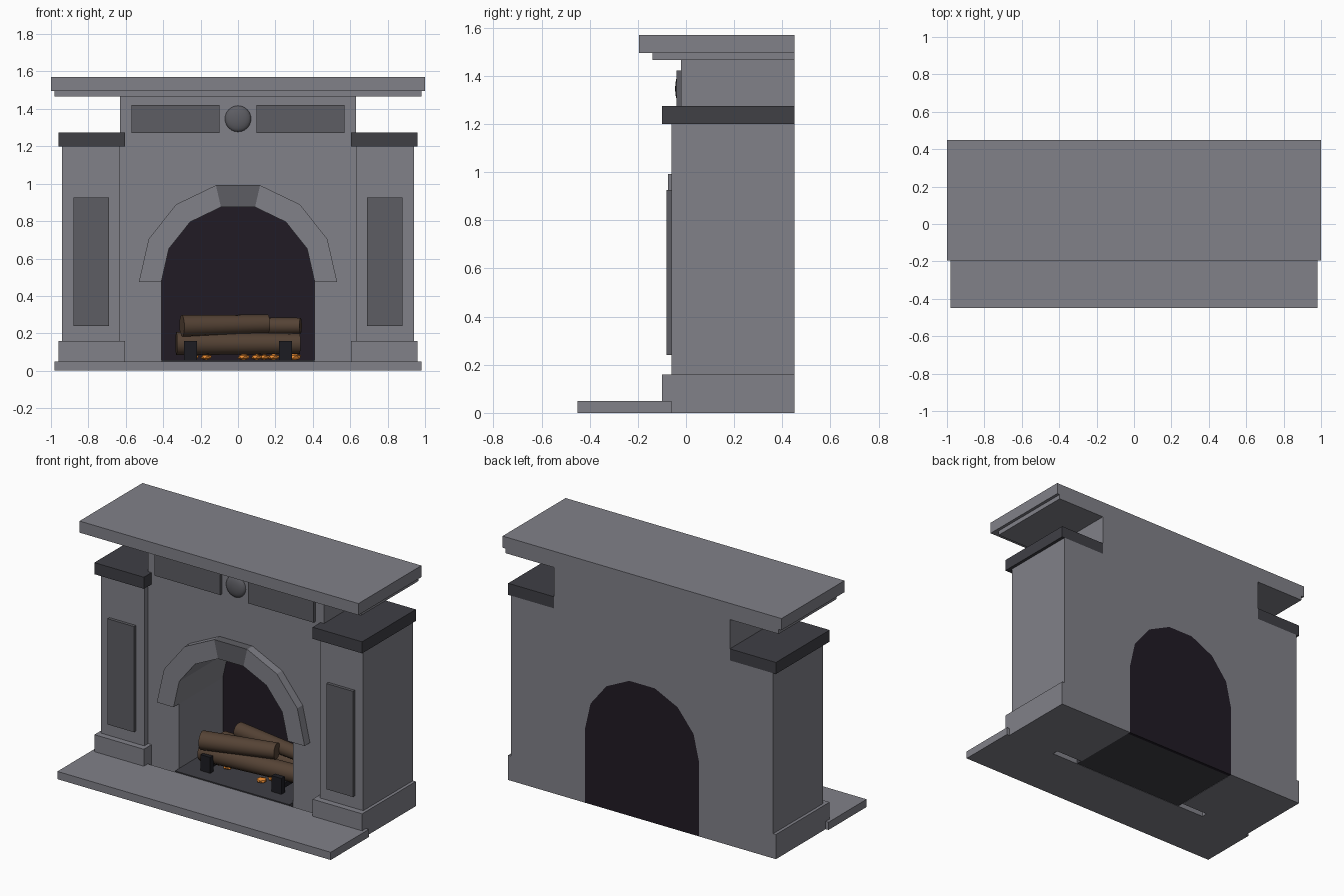
import bpy, bmesh, math, random
from mathutils import Vector

if "Cube" in bpy.data.objects:
    bpy.data.objects.remove(bpy.data.objects["Cube"])

random.seed(4)


def material(name, r, g, b):
    m = bpy.data.materials.new(name)
    m.diffuse_color = (r, g, b, 1)
    m.use_nodes = True
    m.node_tree.nodes["Principled BSDF"].inputs["Base Color"].default_value = m.diffuse_color
    return m


STONE = material("stone", .22, .22, .25)
PANEL = material("panel_stone", .11, .11, .125)
DARK = material("dark_stone", .05, .05, .06)
SOOT = material("soot", .015, .011, .018)
IRON = material("iron", .012, .012, .016)
WOOD = material("wood", .09, .055, .035)
EMBER = material("ember", .8, .25, .03)


def finish(name, bm, mat):
    bmesh.ops.recalc_face_normals(bm, faces=bm.faces)
    me = bpy.data.meshes.new(name)
    bm.to_mesh(me)
    bm.free()
    me.materials.append(mat)
    ob = bpy.data.objects.new(name, me)
    bpy.context.collection.objects.link(ob)
    return ob


def box(name, x, y, z, mat=STONE):
    bm = bmesh.new()
    bmesh.ops.create_cube(bm, size=1)
    for v in bm.verts:
        v.co = [(a[0] + a[1]) / 2 + c * (a[1] - a[0]) for a, c in zip((x, y, z), v.co)]
    return finish(name, bm, mat)


def pair(name, x, y, z, mat=STONE):
    box(name + "_right", x, y, z, mat)
    box(name + "_left", (-x[1], -x[0]), y, z, mat)


def slab(name, pts, y0, y1, mat=STONE):
    """Extrude an x-z outline from y0 to y1."""
    bm = bmesh.new()
    f = bm.faces.new([bm.verts.new((x, y0, z)) for x, z in pts])
    ext = bmesh.ops.extrude_face_region(bm, geom=[f])["geom"]
    bmesh.ops.translate(bm, vec=(0, y1 - y0, 0),
                        verts=[g for g in ext if isinstance(g, bmesh.types.BMVert)])
    return finish(name, bm, mat)


def arc(r, a=0, b=7):
    return [(r * math.cos(math.pi * i / 7), .475 + r * math.sin(math.pi * i / 7))
            for i in range(a, b + 1)]


def smooth(ob):
    bpy.ops.object.select_all(action='DESELECT')
    ob.select_set(True)
    bpy.context.view_layer.objects.active = ob
    bpy.ops.object.shade_smooth_by_angle(angle=math.radians(40))


def log(name, a, b, r0, r1):
    a, b = Vector(a), Vector(b)
    bm = bmesh.new()
    bmesh.ops.create_cone(bm, cap_ends=True, segments=14, radius1=r0, radius2=r1,
                          depth=(b - a).length)
    rot = (b - a).to_track_quat('Z', 'Y').to_matrix()
    bmesh.ops.rotate(bm, matrix=rot, verts=bm.verts)
    bmesh.ops.translate(bm, vec=(a + b) / 2, verts=bm.verts)
    smooth(finish(name, bm, WOOD))


# Hearth, mantel shelf and its moulding
box("hearth", (-.98, .98), (-.45, -.06), (0, .05))
box("mantel_shelf", (-1, 1), (-.195, .45), (1.495, 1.57))
box("mantel_moulding", (-.98, .98), (-.14, .45), (1.465, 1.495))

# Chimney breast with arched opening
breast = [(.63, 0), (.63, 1.465), (-.63, 1.465), (-.63, 0), (-.41, 0)]
slab("chimney_breast", breast + arc(.41)[::-1] + [(.41, 0)], -.02, .45)

# Firebox floor and back
box("firebox_floor", (-.41, .41), (-.06, .449), (.002, .057), DARK)
slab("firebox_back", [(.41, 0)] + arc(.41) + [(-.41, 0)], .43, .45, SOOT)

# Arch surround and keystone
for name, a, b, mat in (("arch_right", 0, 3, STONE), ("keystone", 3, 4, PANEL),
                        ("arch_left", 4, 7, STONE)):
    slab(name, arc(.53, a, b) + arc(.41, a, b)[::-1], -.075, -.02, mat)

# Pilasters with bases, caps and raised panels
pair("pilaster", (.63, .94), (-.06, .45), (.16, 1.2))
pair("pilaster_base", (.605, .96), (-.10, .45), (0, .16))
pair("pilaster_cap", (.605, .96), (-.10, .45), (1.2, 1.275), DARK)
pair("pilaster_panel", (.69, .88), (-.08, -.06), (.24, .925), PANEL)

# Frieze panels and round boss
pair("frieze_panel", (.1, .57), (-.04, -.02), (1.272, 1.422), PANEL)
bm = bmesh.new()
bmesh.ops.create_uvsphere(bm, u_segments=20, v_segments=12, radius=.07)
bmesh.ops.scale(bm, vec=(1, .36, 1), verts=bm.verts)
bmesh.ops.translate(bm, vec=(0, -.02, 1.347), verts=bm.verts)
smooth(finish("frieze_boss", bm, PANEL))

# Stacked logs
log("log_lower_front", (-.33, .11, .145), (.33, .16, .145), .062, .055)
log("log_lower_back", (-.31, .29, .145), (.33, .27, .145), .06, .055)
log("log_upper_front", (-.3, .06, .24), (.16, .17, .25), .058, .05)
log("log_upper_back", (-.2, .30, .24), (.335, .22, .24), .05, .043)

# Andirons: bar with front post
pair("andiron_bar", (.235, .275), (.04, .33), (.075, .105), IRON)
pair("andiron_post", (.22, .29), (.03, .065), (.057, .16), IRON)

# Glowing embers
for i, (x, y) in enumerate(((-.24, .16), (-.17, .14), (.03, .2), (.10, .10),
                            (.14, .16), (.19, .22), (.30, .2))):
    bm = bmesh.new()
    bmesh.ops.create_icosphere(bm, subdivisions=1, radius=random.uniform(.032, .042))
    bmesh.ops.scale(bm, vec=(1, 1, .5), verts=bm.verts)
    bmesh.ops.translate(bm, vec=(x, y, .073), verts=bm.verts)
    finish(f"ember_{i + 1}", bm, EMBER)
